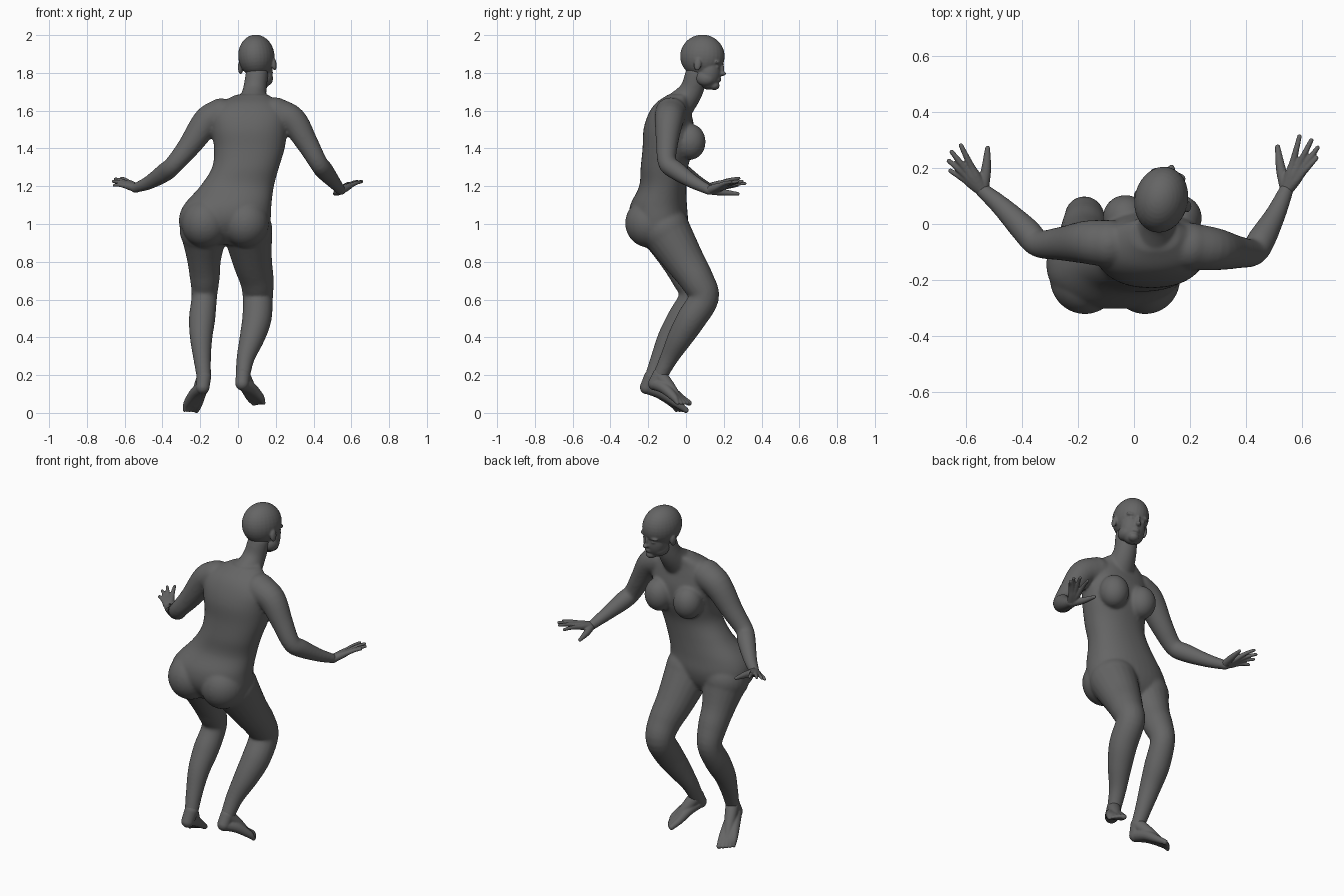
import bpy, bmesh, math
from mathutils import Vector, Matrix, Euler

skin = bpy.data.materials.new("grey_skin")
skin.diffuse_color = (0.13, 0.13, 0.13, 1)


def spline(rows, steps):
    """Catmull-Rom interpolation through rows of numbers."""
    rows = [Vector(r) for r in rows]
    pts = [rows[0] * 2 - rows[1]] + rows + [rows[-1] * 2 - rows[-2]]
    out = []
    for i in range(1, len(pts) - 2):
        a, b, c, d = pts[i - 1:i + 3]
        for k in range(steps):
            t = k / steps
            out.append((b * 2 + (c - a) * t + (a * 2 - b * 5 + c * 4 - d) * t * t
                        + (b * 3 - a - c * 3 + d) * t ** 3) * 0.5)
    return out + [rows[-1]]


def skin_rings(bm, rings):
    """Close a list of point rings into a capped shell."""
    loops = [[bm.verts.new(p) for p in ring] for ring in rings]
    n = len(loops[0])
    for lo, hi in zip(loops, loops[1:]):
        for i in range(n):
            j = (i + 1) % n
            bm.faces.new((lo[i], lo[j], hi[j], hi[i]))
    bm.faces.new(loops[0][::-1])
    bm.faces.new(loops[-1])


def blob(bm, centre, radii, frame=Matrix()):
    m = frame @ Matrix.Translation(centre) @ Matrix.Diagonal((*radii, 1))
    bmesh.ops.create_uvsphere(bm, u_segments=28, v_segments=18, radius=1, matrix=m)


def tube(bm, rows, steps=5, n=20):
    """Round limb through (x, y, z, radius) rows with rounded ends."""
    pts = spline(rows, steps)
    rings = []
    side = None
    for i, p in enumerate(pts):
        t = (pts[min(i + 1, len(pts) - 1)] - pts[max(i - 1, 0)]).to_3d().normalized()
        if side is None:
            side = t.orthogonal()
        side = (side - t * side.dot(t)).normalized()
        up = t.cross(side)
        rings.append([p.to_3d() + (side * math.cos(a) + up * math.sin(a)) * p[3]
                      for a in (2 * math.pi * k / n for k in range(n))])
    skin_rings(bm, rings)
    for p in (pts[0], pts[-1]):
        blob(bm, p.to_3d(), (p[3],) * 3)


def finish(bm, name, voxel, rounds):
    """Fuse the overlapping shells into one smooth surface."""
    bmesh.ops.recalc_face_normals(bm, faces=bm.faces[:])
    me = bpy.data.meshes.new(name)
    bm.to_mesh(me)
    bm.free()
    ob = bpy.data.objects.new(name, me)
    bpy.context.collection.objects.link(ob)
    me.materials.append(skin)
    bpy.ops.object.select_all(action='DESELECT')
    ob.select_set(True)
    bpy.context.view_layer.objects.active = ob
    fuse = ob.modifiers.new("fuse", 'REMESH')
    fuse.mode = 'VOXEL'
    fuse.voxel_size = voxel
    soft = ob.modifiers.new("soften", 'SMOOTH')
    soft.factor = 0.5
    soft.iterations = rounds
    for mod in ("fuse", "soften"):
        bpy.ops.object.modifier_apply(modifier=mod)
    bpy.ops.object.shade_smooth()


# Torso: horizontal oval sections (z, centre x, centre y, half width, half depth)
body = bmesh.new()
sections = [
    (0.89, -0.06, -0.12, 0.15, 0.08), (0.95, -0.065, -0.135, 0.225, 0.13),
    (1.02, -0.07, -0.145, 0.243, 0.155), (1.10, -0.055, -0.145, 0.232, 0.15),
    (1.20, -0.005, -0.123, 0.195, 0.125), (1.30, 0.04, -0.115, 0.177, 0.125),
    (1.40, 0.06, -0.095, 0.187, 0.135), (1.50, 0.06, -0.09, 0.20, 0.135),
    (1.58, 0.06, -0.085, 0.20, 0.115), (1.64, 0.062, -0.07, 0.155, 0.09),
    (1.685, 0.075, -0.035, 0.085, 0.06)]
rings = []
for z, cx, cy, rx, ry in spline(sections, 5):
    ring = []
    for k in range(40):
        c, s = math.cos(k * math.pi / 20), math.sin(k * math.pi / 20)
        ring.append((cx + rx * math.copysign(abs(c) ** 0.9, c),
                     cy + ry * math.copysign(abs(s) ** 0.9, s), z))
    rings.append(ring)
skin_rings(body, rings)

# Neck, breasts and buttocks
tube(body, [(0.075, -0.05, 1.61, 0.085), (0.087, 0.025, 1.70, 0.064), (0.10, 0.055, 1.79, 0.06)])
for x in (-0.03, 0.16):
    blob(body, (x, 0.022, 1.435), (0.082, 0.082, 0.095))
for x in (-0.175, 0.04):
    blob(body, (x, -0.195, 1.005), (0.125, 0.127, 0.13))

# Legs
tube(body, [(-0.18, -0.12, 0.97, 0.13), (-0.18, -0.05, 0.82, 0.092), (-0.176, 0.0, 0.72, 0.08),
            (-0.178, 0.03, 0.62, 0.068), (-0.19, -0.03, 0.50, 0.07), (-0.195, -0.09, 0.40, 0.06),
            (-0.19, -0.14, 0.29, 0.047), (-0.18, -0.185, 0.18, 0.037)])
tube(body, [(0.05, -0.11, 0.97, 0.132), (0.075, -0.01, 0.81, 0.106), (0.10, 0.06, 0.70, 0.09),
            (0.105, 0.095, 0.61, 0.08), (0.10, 0.03, 0.50, 0.078), (0.075, -0.03, 0.40, 0.067),
            (0.04, -0.09, 0.29, 0.048), (0.025, -0.14, 0.19, 0.038)])

# Arms
tube(body, [(-0.09, -0.07, 1.58, 0.085), (-0.165, -0.065, 1.54, 0.078), (-0.26, -0.07, 1.41, 0.06),
            (-0.34, -0.07, 1.315, 0.049), (-0.385, -0.025, 1.275, 0.05),
            (-0.47, 0.06, 1.22, 0.037), (-0.545, 0.125, 1.19, 0.026)])
tube(body, [(0.20, -0.08, 1.585, 0.085), (0.29, -0.09, 1.545, 0.076), (0.365, -0.10, 1.43, 0.059),
            (0.425, -0.10, 1.325, 0.049), (0.455, -0.055, 1.285, 0.05),
            (0.505, 0.035, 1.225, 0.037), (0.545, 0.125, 1.178, 0.026)])
finish(body, "body", 0.008, 9)

# Head: turned a little, leaning to one side and looking slightly down
head = bmesh.new()
pose = Matrix.Translation((0.10, 0.09, 1.87)) @ Euler(
    (math.radians(-4), math.radians(-6), math.radians(-13))).to_matrix().to_4x4()
blob(head, (0, -0.005, 0.018), (0.095, 0.119, 0.114), pose)      # cranium
blob(head, (0, 0.042, -0.06), (0.070, 0.063, 0.098), pose)       # face
blob(head, (0, 0.072, -0.133), (0.030, 0.030, 0.024), pose)      # chin
blob(head, (0, 0.103, -0.045), (0.010, 0.016, 0.035), pose)      # nose bridge
blob(head, (0, 0.111, -0.066), (0.015, 0.021, 0.013), pose)      # nose tip
for z in (-0.094, -0.105):
    blob(head, (0, 0.090, z), (0.024, 0.018, 0.007), pose)       # lips
for s in (-1, 1):
    blob(head, (s * 0.034, 0.030, -0.10), (0.036, 0.052, 0.042), pose)   # jaw
    blob(head, (s * 0.034, 0.088, -0.012), (0.032, 0.018, 0.011), pose)  # brow
    blob(head, (s * 0.032, 0.086, -0.036), (0.016, 0.014, 0.011), pose)  # eye
    blob(head, (s * 0.093, -0.005, -0.035), (0.012, 0.020, 0.034), pose) # ear
finish(head, "head", 0.005, 4)


def hand(name, wrist, tips, thumb):
    bm = bmesh.new()
    w = Vector(wrist)
    for tip in map(Vector, tips):
        knuckle = w.lerp(tip, 0.52) + Vector((0, 0, 0.004))
        mid = w.lerp(tip, 0.78) + Vector((0, 0, 0.005))
        tube(bm, [(*w, 0.023), (*w.lerp(knuckle, 0.6), 0.019), (*knuckle, 0.0135),
                  (*mid, 0.0105), (*tip, 0.0085)], 4, 14)
    t = Vector(thumb)
    tube(bm, [(*w, 0.022), (*(w.lerp(t, 0.5) + (w - Vector(tips[0])) * 0.03), 0.018),
              (*t, 0.0095)], 5, 14)
    finish(bm, name, 0.004, 3)


hand("left_hand", (-0.54, 0.12, 1.192),
     [(-0.655, 0.19, 1.205), (-0.66, 0.225, 1.225), (-0.65, 0.257, 1.238), (-0.617, 0.28, 1.242)],
     (-0.522, 0.27, 1.205))
hand("right_hand", (0.543, 0.12, 1.178),
     [(0.65, 0.235, 1.222), (0.655, 0.272, 1.225), (0.632, 0.298, 1.225), (0.59, 0.312, 1.215)],
     (0.512, 0.275, 1.16))


def foot(name, ankle, heel, ball, forward, inner, toe_z):
    bm = bmesh.new()
    a, h, b = Vector(ankle), Vector(heel), Vector(ball)
    f, side = Vector((*forward, 0)), Vector((*inner, 0))
    tube(bm, [(*a, 0.038), (*h, 0.036)])
    # One ray per toe, the inner toe longest and thickest
    for off, reach, r in ((0.034, 0.052, 0.015), (0.012, 0.052, 0.011), (-0.007, 0.045, 0.0105),
                          (-0.025, 0.036, 0.010), (-0.042, 0.024, 0.010)):
        root = b + side * off * 0.85
        tip = b + side * off + f * reach
        tip.z = toe_z
        arch = h.lerp(root, 0.5) + Vector((0, 0, 0.012))
        tube(bm, [(*h, 0.034), (*arch, 0.030), (*root, 0.021), (*tip, r)], 5, 14)
    tube(bm, [(*a, 0.038), (*(a.lerp(b, 0.5) + Vector((0, 0, 0.002))), 0.032), (*b, 0.022)])
    finish(bm, name, 0.0045, 4)


foot("left_foot", (-0.18, -0.185, 0.19), (-0.187, -0.208, 0.135), (-0.235, -0.06, 0.05),
     (-0.33, 0.94), (0.94, 0.33), 0.014)
foot("right_foot", (0.026, -0.14, 0.20), (0.022, -0.165, 0.155), (0.088, -0.045, 0.082),
     (0.50, 0.86), (-0.86, 0.50), 0.052)
